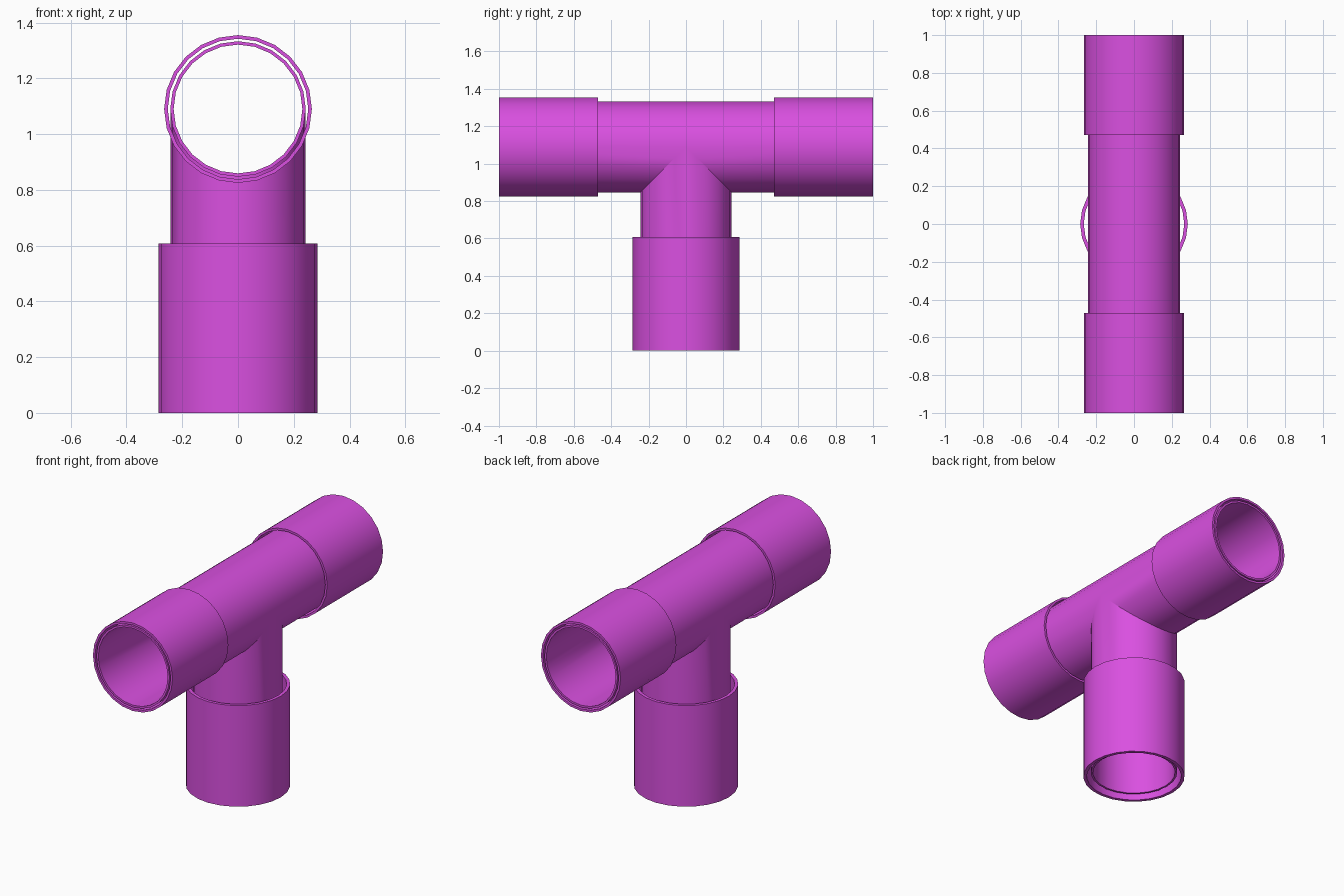
import bpy, bmesh
from math import sin, cos, pi

SIDES = 24
AXIS_Z = 1.09               # height of the horizontal pipe's axis
PIPE_OUT, PIPE_IN = 0.243, 0.231

cube = bpy.data.objects.get("Cube")
if cube:
    bpy.data.objects.remove(cube, do_unlink=True)

purple = bpy.data.materials.new("orchid purple")
purple.use_nodes = True
colour = (0.70, 0.08, 0.75, 1)
purple.diffuse_color = colour
purple.node_tree.nodes["Principled BSDF"].inputs["Base Color"].default_value = colour

ANGLES = [2 * pi * i / SIDES for i in range(SIDES)]


def run_ring(r, reach):
    """Ring around the horizontal axis; reach(angle) gives y."""
    return [(r * cos(a), reach(a), AXIS_Z + r * sin(a)) for a in ANGLES]


def branch_ring(r, height):
    """Ring around the vertical axis; height(angle) gives z."""
    return [(r * cos(a), r * sin(a), height(a)) for a in ANGLES]


def strip(bm, rings, closed=False):
    """Skin consecutive rings with quads."""
    loops = [[bm.verts.new(p) for p in ring] for ring in rings]
    pairs = list(zip(loops, loops[1:]))
    if closed:
        pairs.append((loops[-1], loops[0]))
    for low, high in pairs:
        for i in range(SIDES):
            j = (i + 1) % SIDES
            bm.faces.new((low[i], low[j], high[j], high[i]))


def finish(bm, name):
    bmesh.ops.remove_doubles(bm, verts=bm.verts[:], dist=0.0001)
    bmesh.ops.recalc_face_normals(bm, faces=bm.faces[:])
    mesh = bpy.data.meshes.new(name)
    bm.to_mesh(mesh)
    bm.free()
    mesh.materials.append(purple)
    obj = bpy.data.objects.new(name, mesh)
    bpy.context.collection.objects.link(obj)
    bpy.ops.object.select_all(action='DESELECT')
    obj.select_set(True)
    bpy.context.view_layer.objects.active = obj
    bpy.ops.object.shade_smooth_by_angle(angle=pi / 6)


def sleeve(name, ring, r_out, r_in, start, end):
    """Thin-walled open tube."""
    bm = bmesh.new()
    strip(bm, [ring(r, lambda a, d=d: d) for r, d in
               ((r_out, start), (r_out, end), (r_in, end), (r_in, start))], closed=True)
    finish(bm, name)


# Hollow tee: two horizontal arms and a branch meeting on mitred seams
tee = bmesh.new()
for side in (-1, 1):
    def seam(r):
        return run_ring(r, lambda a: side * max(0, -r * sin(a)))
    strip(tee, [seam(PIPE_OUT), run_ring(PIPE_OUT, lambda a: side * 0.998),
                run_ring(PIPE_IN, lambda a: side * 0.998), seam(PIPE_IN)])


def saddle(r):
    return branch_ring(r, lambda a: AXIS_Z - r * abs(sin(a)))


strip(tee, [saddle(PIPE_OUT), branch_ring(PIPE_OUT, lambda a: 0.025),
            branch_ring(PIPE_IN, lambda a: 0.025), saddle(PIPE_IN)])
finish(tee, "tee_pipe")

# Loose sleeves around the three pipe ends
sleeve("front_sleeve", run_ring, 0.265, 0.252, -1, -0.47)
sleeve("back_sleeve", run_ring, 0.265, 0.252, 0.47, 1)
sleeve("bottom_sleeve", branch_ring, 0.285, 0.266, 0, 0.608)
